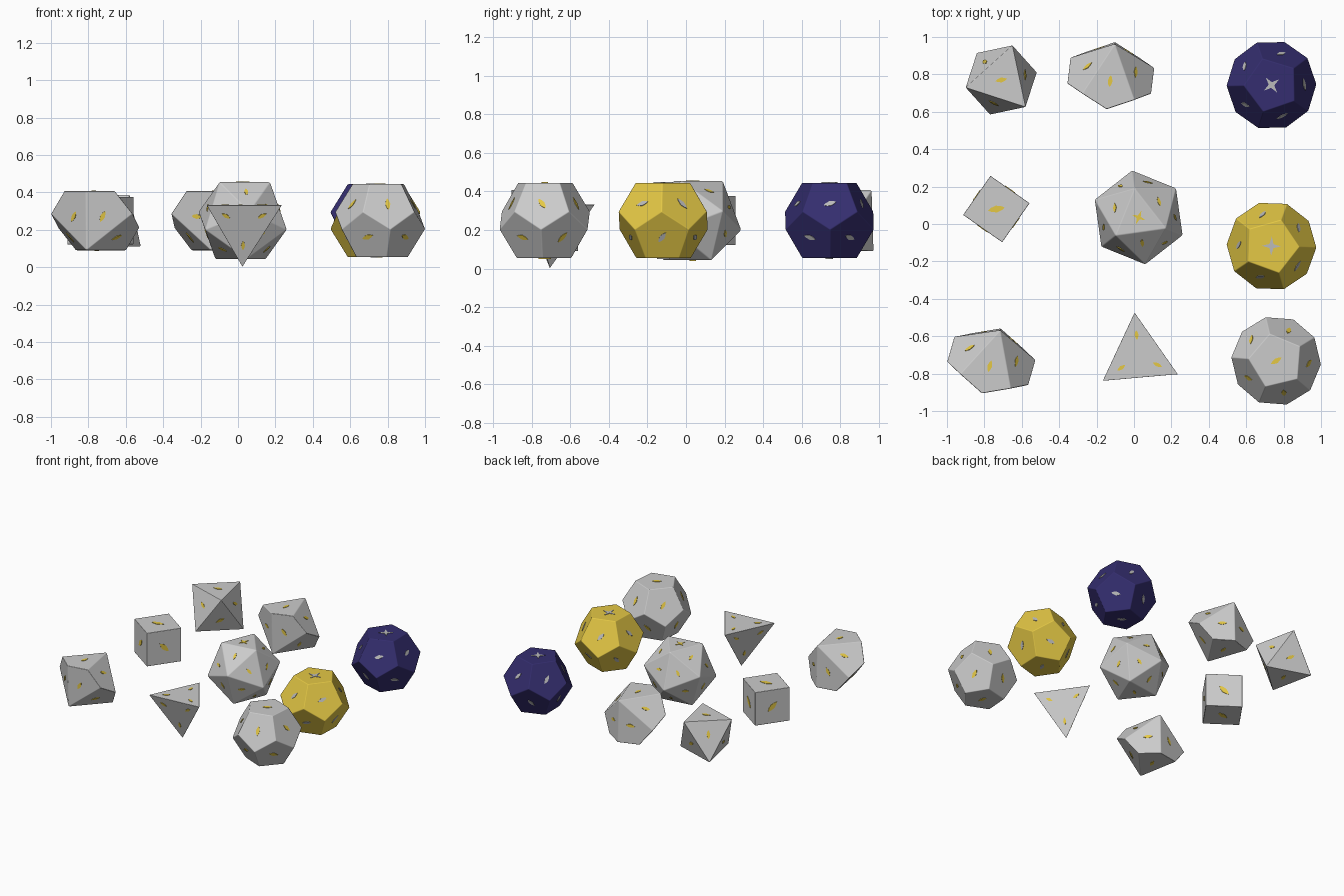
import bpy, bmesh, math
from mathutils import Vector, Matrix

if "Cube" in bpy.data.objects:
    bpy.data.objects.remove(bpy.data.objects["Cube"])

CENTRE_Z = 0.249


def material(name, rgb):
    m = bpy.data.materials.new(name)
    m.diffuse_color = (*rgb, 1)
    m.use_nodes = True
    m.node_tree.nodes["Principled BSDF"].inputs["Base Color"].default_value = m.diffuse_color
    return m


GOLD = material("gold", (0.78, 0.58, 0.06))
NAVY = material("navy", (0.035, 0.027, 0.16))
SILVER = material("silver", (0.5, 0.5, 0.5))


def ring(n, r, z, deg):
    return [Vector((r * math.cos(math.radians(deg + 360 * i / n)),
                    r * math.sin(math.radians(deg + 360 * i / n)), z)) for i in range(n)]


def with_opposites(pts):
    return pts + [-p for p in pts]


# corner sets of the regular solids, each resting with a face up
def tetra(edge, deg):
    return ring(3, edge / math.sqrt(3), edge * 0.2041, deg) + [Vector((0, 0, -edge * 0.6124))]


def cube(edge, deg):
    return with_opposites(ring(4, edge / math.sqrt(2), edge / 2, deg))


def octa(edge, deg):
    return with_opposites(ring(3, edge / math.sqrt(3), edge * 0.4082, deg))


def dodeca(edge, deg):
    return with_opposites(ring(5, edge * 0.8507, edge * 1.1135, deg) +
                          ring(5, edge * 1.3764, edge * 0.2629, deg))


def icosa(edge, deg):
    return with_opposites(ring(3, edge / math.sqrt(3), edge * 0.7558, deg) +
                          ring(3, edge * 0.9342, edge * 0.1784, deg + 60))


def trapezo(r, h, deg):
    k = h * (1 - math.cos(math.pi / 5)) / (1 + math.cos(math.pi / 5))
    pts = with_opposites([Vector((0, 0, h))] + ring(5, r, -k, 0))
    rot = Matrix.Rotation(math.radians(deg), 3, 'Z') @ Matrix.Rotation(-math.atan2(h + k, r), 3, 'Y')
    return [rot @ p for p in pts]


def link(name, bm, mat, loc):
    me = bpy.data.meshes.new(name)
    bm.to_mesh(me)
    bm.free()
    ob = bpy.data.objects.new(name, me)
    bpy.context.collection.objects.link(ob)
    ob.location = loc
    if mat:
        me.materials.append(mat)
    return ob


def add_mark(bm, centre, normal, up, long, wide, star):
    """Thin raised inlay: a slim lozenge, or a four-pointed star."""
    side = up.cross(normal)
    n = 8
    outline = []
    for i in range(n):
        a = 2 * math.pi * i / n
        k = (0.3 if i % 2 else 1.0) if star else (0.85 if i % 2 else 1.0)
        outline.append(centre + up * (long * k * math.cos(a)) + side * (wide * k * math.sin(a)))
    low = [bm.verts.new(p - normal * 0.002) for p in outline]
    top = [bm.verts.new(p + normal * 0.003) for p in outline]
    bm.faces.new(top)
    bm.faces.new(low[::-1])
    for i in range(n):
        j = (i + 1) % n
        bm.faces.new((low[i], low[j], top[j], top[i]))


def die(name, pts, x, y, size, mat=None, mark_mat=GOLD, bevel=0.005, star=False, corners=False):
    # body: convex hull of the corners with flat facets merged
    bm = bmesh.new()
    for p in pts:
        bm.verts.new(p)
    bmesh.ops.convex_hull(bm, input=bm.verts[:])
    bmesh.ops.dissolve_limit(bm, angle_limit=math.radians(3), verts=bm.verts[:], edges=bm.edges[:])
    bmesh.ops.recalc_face_normals(bm, faces=bm.faces[:])
    bm.normal_update()
    # face inlays
    marks = bmesh.new()
    for f in bm.faces:
        c = f.calc_center_median_weighted()
        spokes = [v.co - c for v in f.verts]
        is_star = star and f.normal.z > 0.99
        for s in (spokes if corners else spokes[:1]):
            up = (s - f.normal * s.dot(f.normal)).normalized()
            pos = c + s * 0.48 if corners else c
            k = 1.5 if is_star else 1.0
            add_mark(marks, pos, f.normal, up, size * k, size * (k if is_star else 0.4), is_star)
    bmesh.ops.recalc_face_normals(marks, faces=marks.faces[:])
    for f in bm.faces:
        f.smooth = True
    loc = (x, y, CENTRE_Z)
    body = link(name, bm, mat, loc)
    mod = body.modifiers.new("rounded_edges", 'BEVEL')
    mod.width = bevel
    mod.segments = 2
    mod.limit_method = 'ANGLE'
    mod.angle_limit = math.radians(20)
    mod.harden_normals = True
    link(name + "_inlays", marks, mark_mat, loc)


# back row
die("eight_sided_die", octa(0.338, 72), -0.71, 0.77, 0.032, bevel=0.003)
die("ten_sided_die", trapezo(0.239, 0.233, 263), -0.124, 0.793, 0.032)
die("navy_twelve_sided_die", dodeca(0.1755, 37), 0.735, 0.743, 0.034, NAVY, SILVER, star=True)
# middle row
die("six_sided_die", cube(0.255, 10), -0.736, 0.08, 0.046, bevel=0.003)
die("twenty_sided_die", icosa(0.272, 98), 0.025, 0.035, 0.026, star=True)
die("gold_twelve_sided_die", dodeca(0.1755, 70), 0.735, -0.118, 0.034, GOLD, SILVER, star=True)
# front row
die("percentile_die", trapezo(0.239, 0.233, 254), -0.763, -0.732, 0.032)
die("four_sided_die", tetra(0.404, 95), 0.0235, -0.705, 0.026, bevel=0.0015, corners=True)
die("grey_twelve_sided_die", dodeca(0.1755, 31.5), 0.76, -0.732, 0.034)
